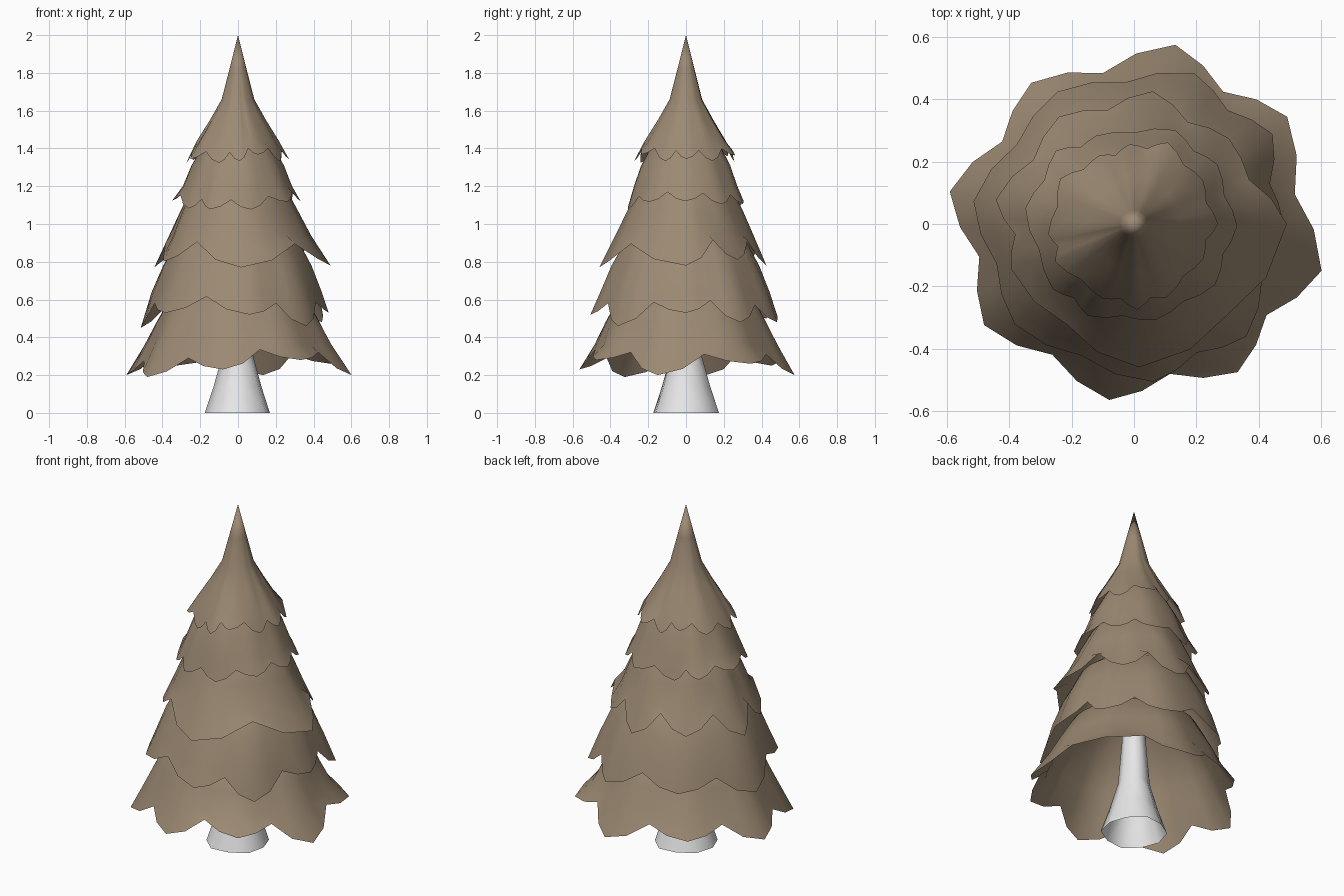
import bpy, bmesh, random
from math import sin, cos, radians

random.seed(11)
if "Cube" in bpy.data.objects:
    bpy.data.objects.remove(bpy.data.objects["Cube"], do_unlink=True)


def material(name, colour):
    mat = bpy.data.materials.new(name)
    mat.use_nodes = True
    mat.diffuse_color = colour
    bsdf = mat.node_tree.nodes["Principled BSDF"]
    bsdf.inputs["Base Color"].default_value = colour
    bsdf.inputs["Roughness"].default_value = 0.9
    return mat


foliage = material("brown foliage", (0.33, 0.25, 0.17, 1))
pale = material("pale trunk", (0.8, 0.8, 0.8, 1))


def loft(name, rings, mat):
    """Skin a stack of closed rings, listed from top to bottom."""
    bm = bmesh.new()
    loops = [[bm.verts.new(p) for p in ring] for ring in rings]
    for upper, lower in zip(loops, loops[1:]):
        for i in range(len(upper)):
            j = (i + 1) % len(upper)
            bm.faces.new((upper[i], lower[i], lower[j], upper[j]))
    bmesh.ops.remove_doubles(bm, verts=bm.verts, dist=0.0005)
    mesh = bpy.data.meshes.new(name)
    bm.to_mesh(mesh)
    bm.free()
    mesh.materials.append(mat)
    obj = bpy.data.objects.new(name, mesh)
    bpy.context.collection.objects.link(obj)
    bpy.ops.object.select_all(action="DESELECT")
    bpy.context.view_layer.objects.active = obj
    obj.select_set(True)
    bpy.ops.object.shade_smooth_by_angle(angle=radians(60))


def polar(r, angle, z):
    return (r * cos(radians(angle)), r * sin(radians(angle)), z)


def rim_points(tips, pinch, rise):
    """Scalloped rim: a tip, a shoulder, a valley and a shoulder per lobe."""
    rim = []
    for i, (a, r, z) in enumerate(tips):
        b, s, w = tips[(i + 1) % len(tips)]
        if b < a:
            b += 360
        vr, vz = (r + s) / 2 * pinch, (z + w) / 2 + rise
        rim.append((a, r, z))
        rim.append((a + (b - a) * 0.25, r + (vr - r) * 0.45, z + (vz - z) * 0.3))
        rim.append(((a + b) / 2, vr, vz))
        rim.append((b - (b - a) * 0.25, s + (vr - s) * 0.45, w + (vz - w) * 0.3))
    return rim


def skirt(name, profile, tips, pinch, rise):
    """Open cone following the profile, whose last rings swell into lobes."""
    rim = rim_points(tips, pinch, rise)
    mean = sum(p[1] for p in rim) / len(rim)
    rings = []
    for k, (r, z) in enumerate(profile):
        sway = 0.65 * k / len(profile)
        rings.append([polar(r * (1 + sway * (p[1] / mean - 1)), p[0], z)
                      for p in rim])
    rings.append([polar(r, a, z) for a, r, z in rim])
    loft(name, rings, foliage)


def even_tips(count, r, z):
    """Small irregular teeth spread evenly round the trunk."""
    step = 360 / count
    return [(i * step + random.uniform(-0.25, 0.25) * step,
             r * random.uniform(0.92, 1.07),
             z + random.uniform(-0.025, 0.025)) for i in range(count)]


# Foliage skirts, from the bottom up
skirt("foliage_bottom",
      [(0.1, 0.8), (0.34, 0.64), (0.425, 0.48), (0.48, 0.36)],
      [(-146, 0.58, 0.19), (-98, 0.57, 0.23), (-55, 0.58, 0.28),
       (-14, 0.62, 0.2), (35, 0.6, 0.26), (77, 0.59, 0.2),
       (126, 0.56, 0.25), (170, 0.6, 0.2)], 0.86, 0.08)
skirt("foliage_lower",
      [(0.1, 1.1), (0.31, 0.93), (0.39, 0.78), (0.445, 0.64)],
      [(-140, 0.5, 0.53), (-83, 0.51, 0.52), (-45, 0.51, 0.46),
       (0, 0.48, 0.53), (33, 0.53, 0.48), (68, 0.52, 0.48),
       (120, 0.49, 0.5), (172, 0.52, 0.45)], 0.9, 0.09)
skirt("foliage_middle",
      [(0.08, 1.38), (0.24, 1.2), (0.305, 1.06), (0.355, 0.94)],
      [(-160, 0.42, 0.8), (-88, 0.46, 0.77), (0, 0.49, 0.78),
       (42, 0.41, 0.81), (82, 0.43, 0.78), (125, 0.42, 0.81),
       (170, 0.45, 0.77)], 0.88, 0.12)
skirt("foliage_upper",
      [(0.06, 1.62), (0.18, 1.42), (0.24, 1.31), (0.28, 1.2)],
      even_tips(10, 0.33, 1.1), 0.92, 0.05)
skirt("foliage_top",
      [(0, 2), (0.045, 1.82), (0.085, 1.66), (0.145, 1.55), (0.21, 1.44)],
      even_tips(12, 0.265, 1.345), 0.91, 0.05)

# Flared hollow trunk with a slightly uneven foot
sides = 10
wobble = [random.uniform(0.94, 1.06) for _ in range(sides)]
trunk_profile = [(0.05, 0.9), (0.065, 0.55), (0.085, 0.3), (0.13, 0.14), (0.177, 0)]
loft("trunk",
     [[polar(r * w, i * 360 / sides, z) for i, w in enumerate(wobble)]
      for r, z in trunk_profile], pale)
